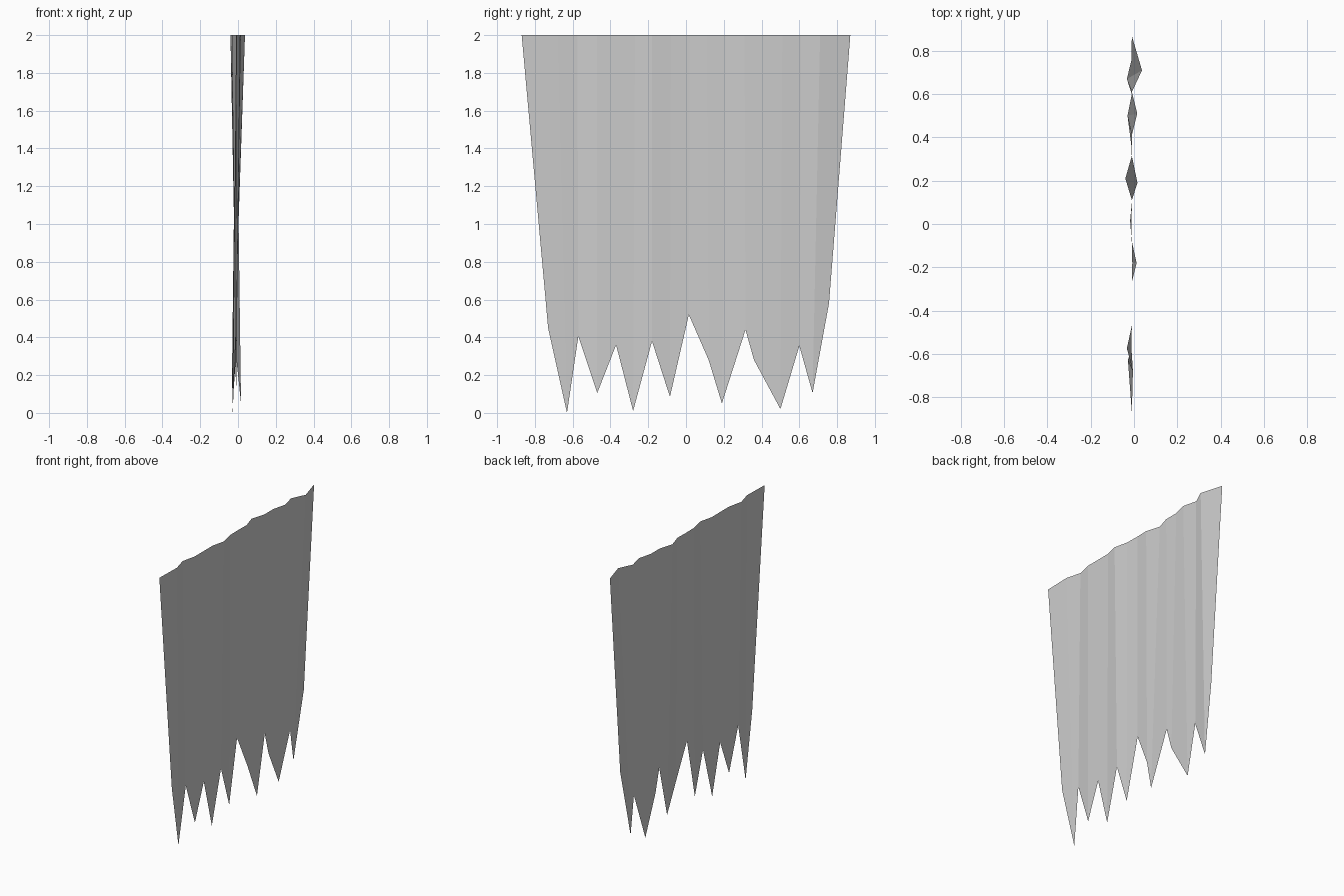
import bpy

# Hanging folds along the top edge: (y, x) at z = 2
top = [(-.87, -.01), (-.68, -.005), (-.575, -.033), (-.47, -.01), (-.37, -.01),
       (-.27, -.01), (-.18, .012), (-.08, -.01), (.02, -.012), (.11, -.01),
       (.21, -.04), (.31, -.01), (.41, -.01), (.51, .015), (.61, -.01),
       (.71, .037), (.87, -.01)]

# Torn lower edge: (y, z, x)
torn = [(-.73, .45, -.01), (-.63, 0, -.028), (-.57, .405, -.012), (-.47, .105, -.01),
        (-.37, .36, -.01), (-.28, .01, -.01), (-.18, .38, -.008), (-.085, .085, -.01),
        (.015, .52, -.018), (.12, .28, -.008), (.19, .05, .016), (.315, .44, -.01),
        (.36, .28, -.012), (.5, .02, -.03), (.6, .355, -.01), (.67, .105, -.033),
        (.757, .58, -.012)]

# Each fold is one flat strip from the top edge to the torn edge
n = len(top)
verts = [(x, y, 2) for y, x in top] + [(x, y, z) for y, z, x in torn]
faces = [(i, n + i, n + i + 1, i + 1) for i in range(n - 1)]

mesh = bpy.data.meshes.new("torn_cloth")
mesh.from_pydata(verts, [], faces)
mesh.update()
cloth = bpy.data.objects.new("torn_cloth", mesh)
bpy.context.collection.objects.link(cloth)
